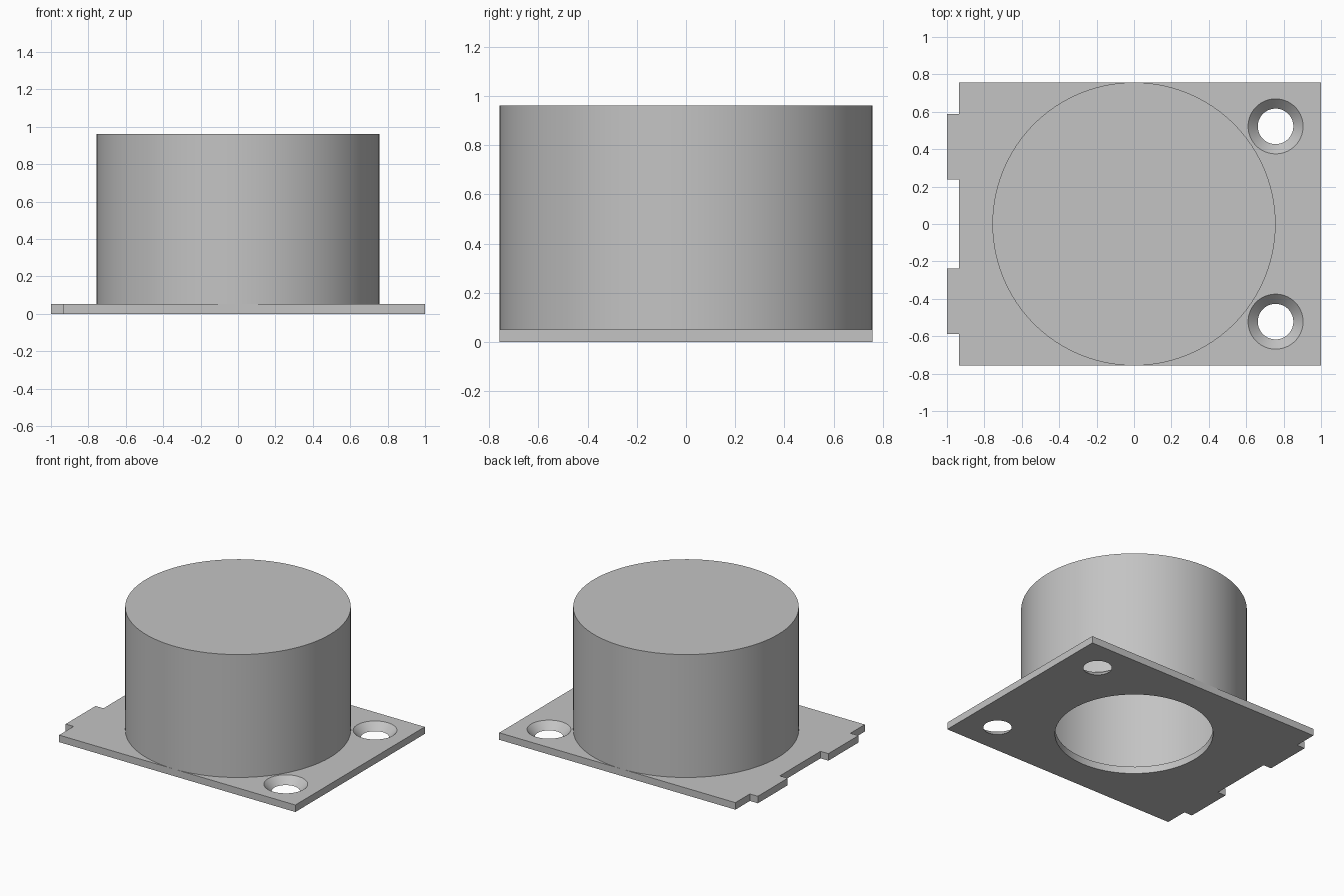
import bpy, bmesh, math
from mathutils import Matrix, Vector

if "Cube" in bpy.data.objects:
    bpy.data.objects.remove(bpy.data.objects["Cube"], do_unlink=True)

THICK = 0.052      # plate thickness
TOP = 0.962        # top of the cup
RADIUS = 0.757     # outside of the cup, also half the plate depth
WALL = 0.05
SEGMENTS = 96

grey = bpy.data.materials.new("plain_grey")
grey.use_nodes = True
colour = (0.55, 0.55, 0.55, 1)
grey.diffuse_color = colour
grey.node_tree.nodes["Principled BSDF"].inputs["Base Color"].default_value = colour


def make_object(name, bm):
    bmesh.ops.recalc_face_normals(bm, faces=bm.faces)
    mesh = bpy.data.meshes.new(name)
    bm.to_mesh(mesh)
    bm.free()
    mesh.materials.append(grey)
    obj = bpy.data.objects.new(name, mesh)
    bpy.context.collection.objects.link(obj)
    return obj


def select_only(obj):
    bpy.ops.object.select_all(action='DESELECT')
    obj.select_set(True)
    bpy.context.view_layer.objects.active = obj


def cut_round(target, x, y, low_radius, high_radius, margin=0.02):
    """Cut a straight or tapered round hole through the plate."""
    slope = (high_radius - low_radius) / THICK
    bm = bmesh.new()
    bmesh.ops.create_cone(
        bm, cap_ends=True, segments=SEGMENTS,
        radius1=low_radius - slope * margin,
        radius2=high_radius + slope * margin,
        depth=THICK + 2 * margin,
        matrix=Matrix.Translation((x, y, THICK / 2)))
    cutter = make_object("hole_cutter", bm)
    cutter.hide_render = True
    mod = target.modifiers.new("hole", 'BOOLEAN')
    mod.operation = 'DIFFERENCE'
    mod.solver = 'EXACT'
    mod.object = cutter
    select_only(target)
    bpy.ops.object.modifier_apply(modifier=mod.name)
    bpy.data.objects.remove(cutter, do_unlink=True)


# Base plate outline with two tabs on its right edge
edge, tip, inner, outer = -0.935, -1, 0.238, 0.588
outline = [(1, -RADIUS), (1, RADIUS), (edge, RADIUS)]
for y0, y1 in ((outer, inner), (-inner, -outer)):
    outline += [(edge, y0), (tip, y0), (tip, y1), (edge, y1)]
outline.append((edge, -RADIUS))

bm = bmesh.new()
face = bm.faces.new([bm.verts.new((x, y, 0)) for x, y in outline])
side = bmesh.ops.extrude_face_region(bm, geom=[face])
bmesh.ops.translate(bm, vec=(0, 0, THICK),
                    verts=[v for v in side["geom"] if isinstance(v, bmesh.types.BMVert)])
plate = make_object("base_plate", bm)

# Central opening and two countersunk screw holes
cut_round(plate, 0, 0, 0.53, 0.53)
for sign in (-1, 1):
    cut_round(plate, 0.757, sign * 0.522, 0.095, 0.147)

# Hollow cup, closed at the top, turned from its wall section
inside = RADIUS - WALL
section = [(0, TOP - WALL), (inside, TOP - WALL), (inside, THICK),
           (RADIUS, THICK), (RADIUS, TOP), (0, TOP)]
bm = bmesh.new()
points = [bm.verts.new((r, 0, z)) for r, z in section]
edges = [bm.edges.new(pair) for pair in zip(points, points[1:])]
bmesh.ops.spin(bm, geom=points + edges, cent=(0, 0, 0), axis=(0, 0, 1),
               angle=2 * math.pi, steps=SEGMENTS, use_duplicate=False)
bmesh.ops.remove_doubles(bm, verts=bm.verts, dist=0.0001)
cup = make_object("hollow_cup", bm)

for obj in (plate, cup):
    select_only(obj)
    bpy.ops.object.shade_smooth_by_angle(angle=math.radians(30))
